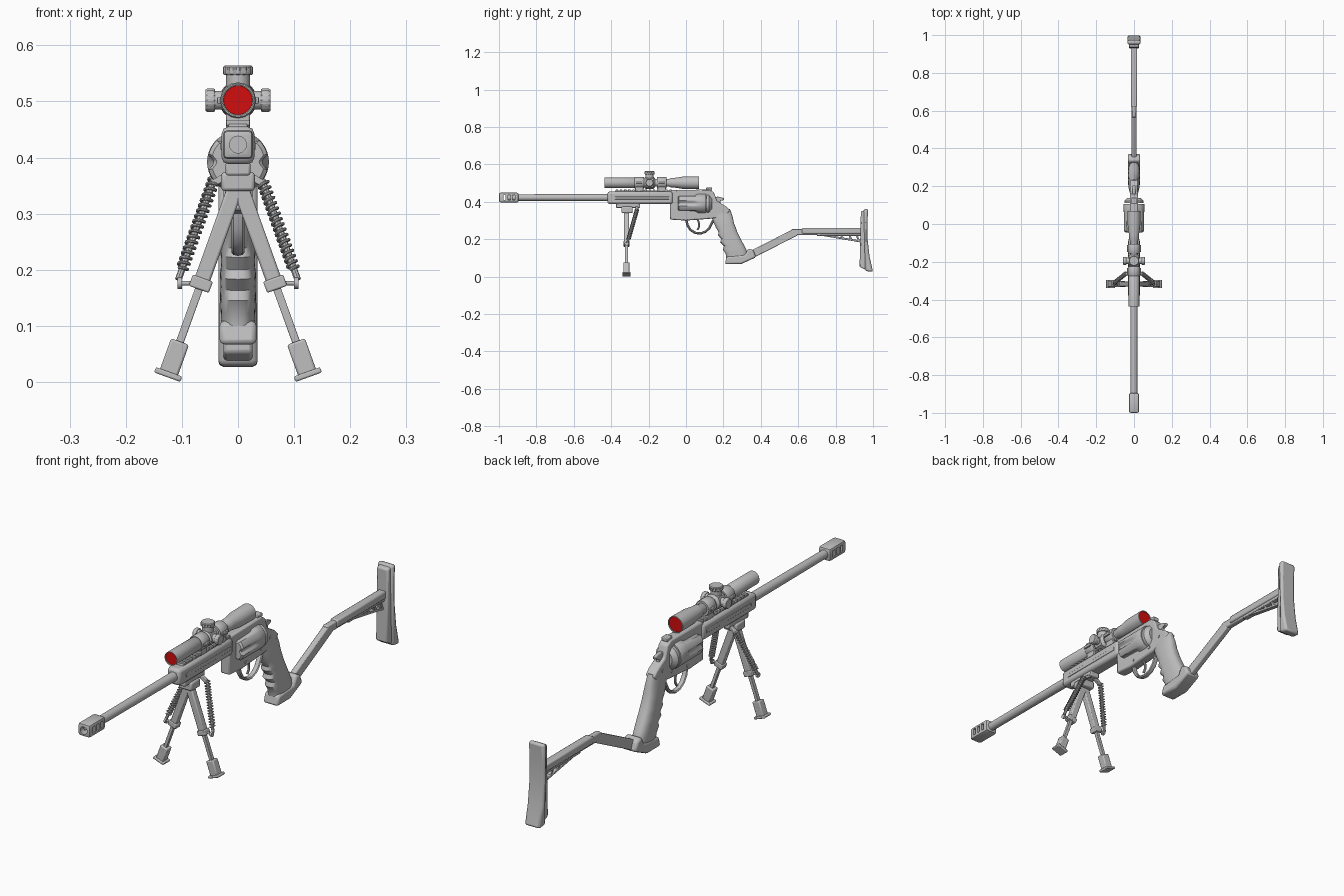
import bpy, bmesh, math
from mathutils import Vector, Matrix

if "Cube" in bpy.data.objects:
    bpy.data.objects.remove(bpy.data.objects["Cube"])


def material(name, colour):
    m = bpy.data.materials.new(name)
    m.use_nodes = True
    m.diffuse_color = (*colour, 1)
    m.node_tree.nodes["Principled BSDF"].inputs["Base Color"].default_value = (*colour, 1)
    return m


GREY = material("metal grey", (0.52, 0.52, 0.52))
RED = material("lens red", (0.65, 0.004, 0.004))
SIDES = ((-1, "right"), (1, "left"))


def finish(name, bm, bevel=0, mat=GREY):
    bmesh.ops.recalc_face_normals(bm, faces=bm.faces)
    mesh = bpy.data.meshes.new(name)
    bm.to_mesh(mesh)
    bm.free()
    ob = bpy.data.objects.new(name, mesh)
    bpy.context.collection.objects.link(ob)
    mesh.materials.append(mat)
    if bevel:
        mod = ob.modifiers.new("bevel", 'BEVEL')
        mod.width, mod.segments, mod.limit_method = bevel, 2, 'ANGLE'
    return ob


def loft(name, rings, mat=GREY, bevel=0):
    bm = bmesh.new()
    loops = [[bm.verts.new(p) for p in ring] for ring in rings]
    n = len(loops[0])
    for a, b in zip(loops, loops[1:]):
        for i in range(n):
            bm.faces.new((a[i], a[(i + 1) % n], b[(i + 1) % n], b[i]))
    bm.faces.new(loops[0])
    bm.faces.new(loops[-1])
    return finish(name, bm, bevel, mat)


def lathe(name, profile, origin=(0, 0, 0), axis=(0, 1, 0), seg=32, flutes=0, mat=GREY):
    """Profile rows are (distance along axis, radius, optional flute depth)."""
    q = Vector((0, 0, 1)).rotation_difference(Vector(axis))
    rings = []
    for d, r, *dent in profile:
        ring = []
        for i in range(seg):
            t = math.tau * i / seg
            k = r * (1 - (dent[0] if dent else 0) * max(0, math.cos(flutes * t)))
            ring.append(Vector(origin) + q @ Vector((k * math.cos(t), k * math.sin(t), d)))
        rings.append(ring)
    return loft(name, rings, mat)


def plate(name, outline, half, bevel=0.004):
    """Extrude a (y, z) outline evenly to both sides."""
    return loft(name, [[(x, y, z) for y, z in outline] for x in (-half, half)], bevel=bevel)


def box(name, x, y, z, bevel=0.003):
    """Box from (min, max) ranges."""
    return loft(name, [[(a, b, h) for a, b in ((x[0], y[0]), (x[1], y[0]), (x[1], y[1]), (x[0], y[1]))]
                       for h in z], bevel=bevel)


def bar(name, a, b, wide, deep, bevel=0.002):
    """Rectangular bar between two points."""
    a, b = Vector(a), Vector(b)
    d = (b - a).normalized()
    u = Vector((0, 1, 0)).cross(d).normalized()
    v = d.cross(u)
    corners = [u * (i * wide) + v * (j * deep) for i, j in ((-1, -1), (1, -1), (1, 1), (-1, 1))]
    return loft(name, [[p + c for c in corners] for p in (a, b)], bevel=bevel)


def wire(name, points, radius, x_scale=1):
    cu = bpy.data.curves.new(name, 'CURVE')
    cu.dimensions, cu.bevel_depth, cu.bevel_resolution = '3D', radius, 2
    cu.use_fill_caps = True
    sp = cu.splines.new('POLY')
    sp.points.add(len(points) - 1)
    for p, co in zip(sp.points, points):
        p.co = (*co, 1)
    tmp = bpy.data.objects.new(name + " path", cu)
    bm = bmesh.new()
    bm.from_mesh(tmp.to_mesh())
    bmesh.ops.scale(bm, vec=(x_scale, 1, 1), verts=bm.verts)
    tmp.to_mesh_clear()
    bpy.data.objects.remove(tmp)
    return finish(name, bm)


# Barrel and slotted muzzle brake
AX = 0.423
lathe("barrel", [(-0.96, 0.017), (-0.42, 0.019), (-0.41, 0.019)], (0, 0, AX))
brake = box("muzzle_brake", (-0.027, 0.027), (-1, -0.895), (AX - 0.026, AX + 0.026), 0.009)
cutters = [box("slot_cutter", (-0.06, 0.06), (y, y + 0.013), (AX - 0.014, AX + 0.014), 0)
           for y in (-0.977, -0.952, -0.927)]
cutters.append(lathe("bore_cutter", [(-1.02, 0.015), (-0.965, 0.015)], (0, 0, AX)))
bpy.context.view_layer.objects.active = brake
for c in cutters:
    mod = brake.modifiers.new("cut", 'BOOLEAN')
    mod.operation, mod.object = 'DIFFERENCE', c
for name in [m.name for m in brake.modifiers]:
    bpy.ops.object.modifier_apply(modifier=name)
for c in cutters:
    bpy.data.objects.remove(c)

# Shroud and toothed rail
box("barrel_shroud", (-0.029, 0.029), (-0.42, -0.07), (0.388, 0.455), 0.012)
box("shroud_side_rib", (-0.031, 0.031), (-0.38, -0.09), (0.413, 0.428), 0.002)
box("rail_base", (-0.017, 0.017), (-0.38, -0.06), (0.45, 0.46))
for i in range(14):
    y = -0.375 + i * 0.022
    box("rail_tooth", (-0.021, 0.021), (y, y + 0.012), (0.457, 0.467), 0.002)

# Frame, cylinder and hammer
plate("frame", [(-0.085, 0.462), (0.125, 0.466), (0.15, 0.45), (0.165, 0.405), (0.215, 0.375),
                (0.235, 0.355), (0.21, 0.32), (0.135, 0.31), (0.0, 0.3), (-0.085, 0.305)], 0.021, 0.006)
lathe("cylinder", [(-0.044, 0.047, 0.2), (-0.038, 0.054, 0.2), (0.045, 0.055, 0.18), (0.065, 0.055, 0),
                   (0.104, 0.055), (0.107, 0.053)], (0, 0, 0.392), seg=96, flutes=6)
lathe("recoil_shield", [(0.11, 0.051), (0.122, 0.051), (0.138, 0.034)], (0, 0, 0.39))
lathe("crane_pin", [(-0.075, 0.014), (-0.03, 0.014)], (0, 0, 0.35))
box("rear_sight", (-0.014, 0.014), (0.108, 0.14), (0.46, 0.476))
plate("hammer", [(0.14, 0.38), (0.15, 0.425), (0.172, 0.428), (0.205, 0.419), (0.203, 0.41),
                 (0.183, 0.405), (0.185, 0.38)], 0.008, 0.002)
for s, side in SIDES:
    for y, z in ((0.02, 0.32), (0.12, 0.335), (0.18, 0.36)):
        lathe(side + "_frame_screw", [(0.018, 0.006), (0.0235, 0.006)], (0, y, z), (s, 0, 0), 16)

# Trigger and guard
wire("trigger_guard", [(0, y, z) for y, z in ((0.0, 0.308), (0.008, 0.275), (0.025, 0.249), (0.05, 0.234),
     (0.078, 0.231), (0.105, 0.241), (0.125, 0.26), (0.145, 0.3))], 0.0065, 1.8)
wire("trigger", [(0, y, z) for y, z in ((0.06, 0.31), (0.07, 0.285), (0.07, 0.265), (0.06, 0.25))], 0.005)

# Grip with finger grooves: front point, back point, half width
sections = [((0.13, 0.335), (0.235, 0.362), 0.02), ((0.145, 0.295), (0.25, 0.32), 0.025),
            ((0.16, 0.262), (0.257, 0.285), 0.029), ((0.175, 0.238), (0.266, 0.262), 0.029),
            ((0.171, 0.222), (0.274, 0.24), 0.031), ((0.189, 0.2), (0.285, 0.218), 0.03),
            ((0.182, 0.183), (0.294, 0.2), 0.032), ((0.203, 0.163), (0.304, 0.18), 0.031),
            ((0.197, 0.145), (0.315, 0.16), 0.032), ((0.212, 0.122), (0.325, 0.138), 0.031),
            ((0.215, 0.1), (0.33, 0.115), 0.03)]
rings = []
for f, b, w in sections:
    mid, half = (Vector(f) + Vector(b)) / 2, (Vector(b) - Vector(f)) / 2
    ring = []
    for i in range(32):
        c, s = math.cos(math.tau * i / 32), math.sin(math.tau * i / 32)
        p = mid + half * math.copysign(abs(c) ** 0.75, c)
        ring.append((w * math.copysign(abs(s) ** 0.75, s), p.x, p.y))
    rings.append(ring)
loft("grip", rings)

# Shoulder stock
plate("stock_base", [(0.208, 0.067), (0.295, 0.067), (0.375, 0.104), (0.36, 0.142), (0.332, 0.15),
                     (0.315, 0.116), (0.218, 0.108)], 0.033, 0.009)
plate("stock_strut", [(0.3, 0.07), (0.6, 0.222), (0.585, 0.256), (0.565, 0.25), (0.345, 0.138),
                      (0.31, 0.125)], 0.012)
box("stock_tube", (-0.012, 0.012), (0.565, 0.72), (0.223, 0.256), 0.005)
box("stock_sleeve", (-0.017, 0.017), (0.62, 0.945), (0.229, 0.26), 0.006)
box("sleeve_lower_rail", (-0.012, 0.012), (0.7, 0.945), (0.218, 0.232))
bar("truss_lower", (0, 0.735, 0.222), (0, 0.94, 0.187), 0.009, 0.005)
for y in (0.79, 0.84, 0.885, 0.925):
    bar("truss_web", (0, y - 0.012, 0.222), (0, y, 0.222 - (y - 0.735) * 0.17), 0.009, 0.005)
plate("butt_mount", [(0.928, 0.052), (0.935, 0.35), (0.965, 0.357), (0.965, 0.035)], 0.026, 0.006)
plate("butt_pad", [(0.95, 0.36), (0.974, 0.362), (0.97, 0.29), (0.971, 0.2), (0.981, 0.11),
                   (1.0, 0.026), (0.958, 0.03)], 0.035, 0.009)

# Scope with coloured lenses
SZ = 0.502
lathe("scope_tube", [(-0.428, 0.0255), (-0.435, 0.0258), (-0.436, 0.028), (-0.275, 0.028), (-0.265, 0.021),
                     (-0.09, 0.021), (-0.08, 0.026), (-0.06, 0.026), (-0.015, 0.033), (0.069, 0.034),
                     (0.07, 0.031), (0.062, 0.0305)], (0, 0, SZ), seg=40)
lathe("front_lens", [(-0.431, 0.0255), (-0.427, 0.0255)], (0, 0, SZ), mat=RED)
lathe("rear_lens", [(0.06, 0.0305), (0.066, 0.0305)], (0, 0, SZ), mat=RED)
lathe("turret_block", [(-0.225, 0.023), (-0.215, 0.033), (-0.175, 0.033), (-0.165, 0.023)],
      (0, 0, SZ), seg=8)
for axis, name, r, top in (((0, 0, 1), "top", 0.027, 0.062), ((1, 0, 0), "left", 0.021, 0.058),
                           ((-1, 0, 0), "right", 0.021, 0.058)):
    lathe(name + "_turret_neck", [(0.02, r * 0.8), (0.045, r * 0.8)], (0, -0.195, SZ), axis)
    lathe(name + "_turret_knob", [(top - 0.017, r * 0.92), (top - 0.015, r, 0.07), (top - 0.003, r, 0.07),
                                  (top, r * 0.88)], (0, -0.195, SZ), axis, 56, 14)
for y, name in ((-0.25, "front"), (-0.13, "rear")):
    lathe(name + "_scope_ring", [(y - 0.025, 0.03), (y - 0.022, 0.032), (y + 0.022, 0.032),
                                 (y + 0.025, 0.03)], (0, 0, SZ), seg=16)
    box(name + "_ring_foot", (-0.021, 0.021), (y - 0.022, y + 0.022), (0.455, 0.485))
    box(name + "_ring_clamp", (-0.037, 0.037), (y - 0.018, y + 0.018), (SZ - 0.006, SZ + 0.006), 0.002)

# Bipod: mount, telescoping legs, springs and feet
BY = -0.318
box("bipod_mount", (-0.022, 0.022), (-0.375, -0.245), (0.368, 0.392), 0.004)
box("bipod_yoke", (-0.03, 0.03), (-0.345, -0.285), (0.34, 0.374), 0.006)


def leg_point(s, z, y=BY):
    return (s * (0.122 - 0.36 * (z - 0.02)), y, z)


for s, side in SIDES:
    bar(side + "_leg_upper", leg_point(s, 0.355), leg_point(s, 0.17), 0.014, 0.013, 0.004)
    bar(side + "_leg_collar", leg_point(s, 0.185), leg_point(s, 0.165), 0.019, 0.016, 0.003)
    bar(side + "_leg_lower", leg_point(s, 0.175), leg_point(s, 0.06), 0.007, 0.008)
    bar(side + "_leg_boot", leg_point(s, 0.072), leg_point(s, 0.014), 0.017, 0.016, 0.004)
    bar(side + "_foot", leg_point(s, 0.018), leg_point(s, 0.0085), 0.025, 0.022, 0.003)
    lathe(side + "_thumb_screw", [(0.07, 0.004), (0.1, 0.004), (0.1, 0.01), (0.108, 0.01)],
          (0, BY, 0.176), (s, 0, 0), 16)
    # Spring coils around a thin rod
    top, end = Vector((s * 0.043, -0.262, 0.36)), Vector((s * 0.1, -0.308, 0.2))
    d = (end - top).normalized()
    u = d.orthogonal().normalized()
    v = d.cross(u)
    turns, per = 17, 12
    coil = [top.lerp(end, i / (turns * per)) + 0.0095 * (u * math.cos(math.tau * i / per)
            + v * math.sin(math.tau * i / per)) for i in range(turns * per + 1)]
    wire(side + "_spring", coil, 0.0028)
    wire(side + "_spring_rod", [top, end + d * 0.02], 0.006)
    bar(side + "_spring_arm", (s * 0.012, -0.262, 0.373), top + d * 0.008, 0.006, 0.008)

# Smooth the rounded surfaces, keep the edges crisp
bpy.ops.object.select_all(action='DESELECT')
for ob in bpy.context.collection.objects:
    if ob.type == 'MESH':
        ob.select_set(True)
        bpy.context.view_layer.objects.active = ob
bpy.ops.object.shade_smooth_by_angle(angle=math.radians(35))
